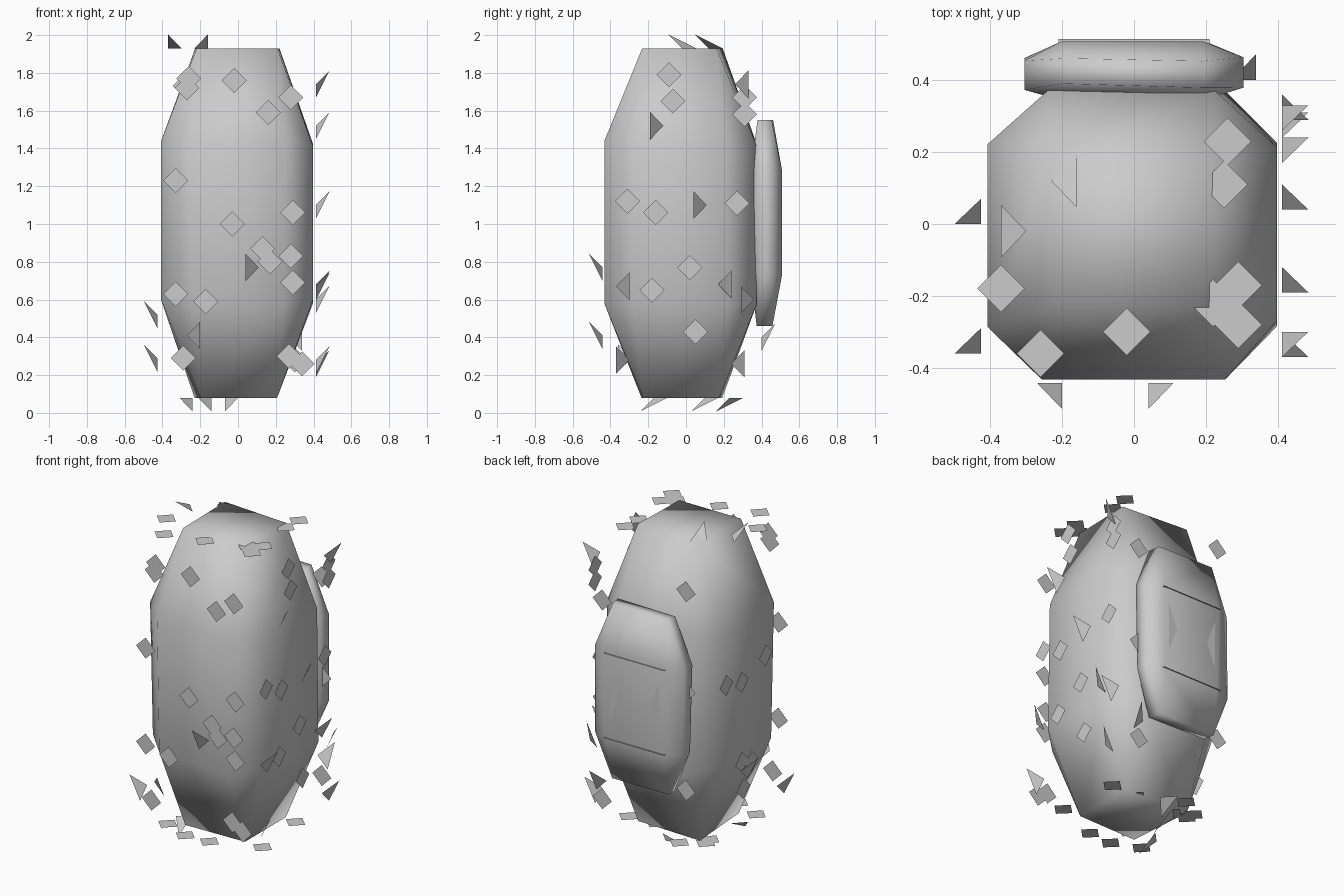
import bpy, bmesh, random
from mathutils import Vector

if "Cube" in bpy.data.objects:
    bpy.data.objects.remove(bpy.data.objects["Cube"])

random.seed(4)


def make_object(name, bm, smooth):
    if smooth:
        bmesh.ops.recalc_face_normals(bm, faces=bm.faces[:])
    me = bpy.data.meshes.new(name)
    bm.to_mesh(me)
    bm.free()
    for p in me.polygons:
        p.use_smooth = smooth
    ob = bpy.data.objects.new(name, me)
    bpy.context.collection.objects.link(ob)
    return ob


def chamfered_box(name, centre, half, inset, jitter, bulge):
    """Hull of a box whose edges and corners are cut back, with a little wobble."""
    bm = bmesh.new()
    for sx in (-1, 1):
        for sy in (-1, 1):
            for sz in (-1, 1):
                for axis in range(3):
                    grow = 1 if axis == 2 else bulge
                    p = []
                    for i in range(3):
                        if i == axis:
                            p.append(half[i])
                        else:
                            side = inset[i] * (grow if i != 2 else 1)
                            p.append(side + random.uniform(-jitter, jitter))
                    p = Vector((p[0] * sx, p[1] * sy, p[2] * sz))
                    bm.verts.new(p + Vector(centre))
    bmesh.ops.convex_hull(bm, input=bm.verts[:])
    bmesh.ops.dissolve_limit(bm, angle_limit=0.01, verts=bm.verts[:], edges=bm.edges[:])
    return make_object(name, bm, True)


# Body and the flat pack on its back
chamfered_box("body", (-.005, -.03, 1.005), (.403, .402, .925), (.212, .21, .42), .02, 1.14)
chamfered_box("back_pack", (0, .425, 1.005), (.305, .083, .545), (.195, .04, .27), .012, 1)

# Slivers of a frame breaking through the pack
bm = bmesh.new()
for z in (.73, 1.26):
    bm.faces.new([bm.verts.new((x, y, z)) for x, y in
                  ((-.21, .49), (.21, .49), (.21, .515), (-.21, .515))])
for s in (-1, 1):
    bm.faces.new([bm.verts.new((s * (.17 - dx), .512, 1.01 + dz))
                  for dx, dz in ((0, .15), (.06, 0), (0, -.15))])
make_object("pack_frame", bm, False)

# Plane of each side: axis, offset, outward sign
SIDES = {"front": (1, -.442, -1), "right": (0, .412, 1), "left": (0, -.426, -1),
         "back": (1, .40, 1), "top": (2, 1.93, 1), "bottom": (2, .08, -1)}
R = .066

FRONT = [(-.26, 1.77), (-.27, 1.72), (-.02, 1.76), (.28, 1.67), (.16, 1.59), (-.33, 1.23),
         (-.03, 1.0), (.29, 1.06), (.13, .87), (.17, .80), (.28, .83), (.29, .69),
         (-.33, .63), (-.17, .59), (-.29, .29), (.27, .30), (.34, .26)]
RIGHT = [(-.09, 1.79), (-.07, 1.65), (.31, 1.67), (.31, 1.58), (-.31, 1.12), (-.16, 1.06),
         (.27, 1.11), (.02, .77), (-.18, .65), (.05, .43)]
TOP = [(.26, .23), (.25, .11), (-.37, -.18), (-.26, -.36), (-.02, -.30), (.29, -.17),
       (.22, -.22), (.29, -.28)]
LEFT = [(.21, 1.11), (.055, 1.07), (.055, .57), (-.04, .54), (.04, .40), (-.18, 1.15)]
BOTTOM = [(.29, .155), (.33, -.23), (-.29, -.28), (-.12, -.35), (.04, -.34)]


def scatter(side, count):
    """Seeded spots for hidden sides: along the height, or on the rear half of a cap."""
    spots = []
    for i in range(count):
        u = random.uniform(-.3, .3)
        if SIDES[side][0] == 2:
            v = random.uniform(.12, .28)
        else:
            u = (.3, -.28, -.12)[i % 3]
            v = .28 + 1.45 * i / (count - 1)
        spots.append((u, v))
    return spots


def place(axis, u, v, w):
    p = [u, v]
    p.insert(axis, w)
    return Vector(p)


def add_flakes(side, spots):
    axis, w, out = SIDES[side]
    bm = bmesh.new()
    for u, v in spots:
        pts = [(u - R, v), (u, v - R), (u + R, v), (u, v + R)]
        bm.faces.new([bm.verts.new(place(axis, a, b, w)) for a, b in pts])
    make_object(side + "_flakes", bm, False)


def add_chips(side, spots):
    """Pointed chips leaning out of the side; d is the way they open."""
    axis, w, out = SIDES[side]
    tip = -.073 if axis == 2 else .073
    bm = bmesh.new()
    for u, v, d in spots:
        pts = [(u, v + tip, w + out * .073), (u + d * .07, v, w), (u, v - tip, w)]
        bm.faces.new([bm.verts.new(place(axis, *p)) for p in pts])
    make_object(side + "_chips", bm, False)


# Loose square flakes around the body
for side, spots in (("front", FRONT), ("right", RIGHT), ("top", TOP), ("left", LEFT),
                    ("back", scatter("back", 8)),
                    ("bottom", BOTTOM + scatter("bottom", 5))):
    add_flakes(side, spots)

# Pointed chips
add_chips("front", [(.04, .77, 1), (-.20, .41, -1)])
add_chips("right", [(-.19, 1.52, 1), (.04, 1.10, 1), (-.30, .67, -1), (.24, .68, -1),
                    (.29, .60, 1), (.31, .26, -1), (-.37, .28, 1), (.33, 1.74, -1)])
add_chips("left", [(0, .52, 1), (-.36, .29, 1)])
add_chips("back", [(.34, .40, -1)])
add_chips("top", [(-.16, .12, -1), (-.37, -.02, 1)])
add_chips("bottom", [(-.24, -.17, -1), (-.14, .10, -1), (-.07, .23, 1)])
